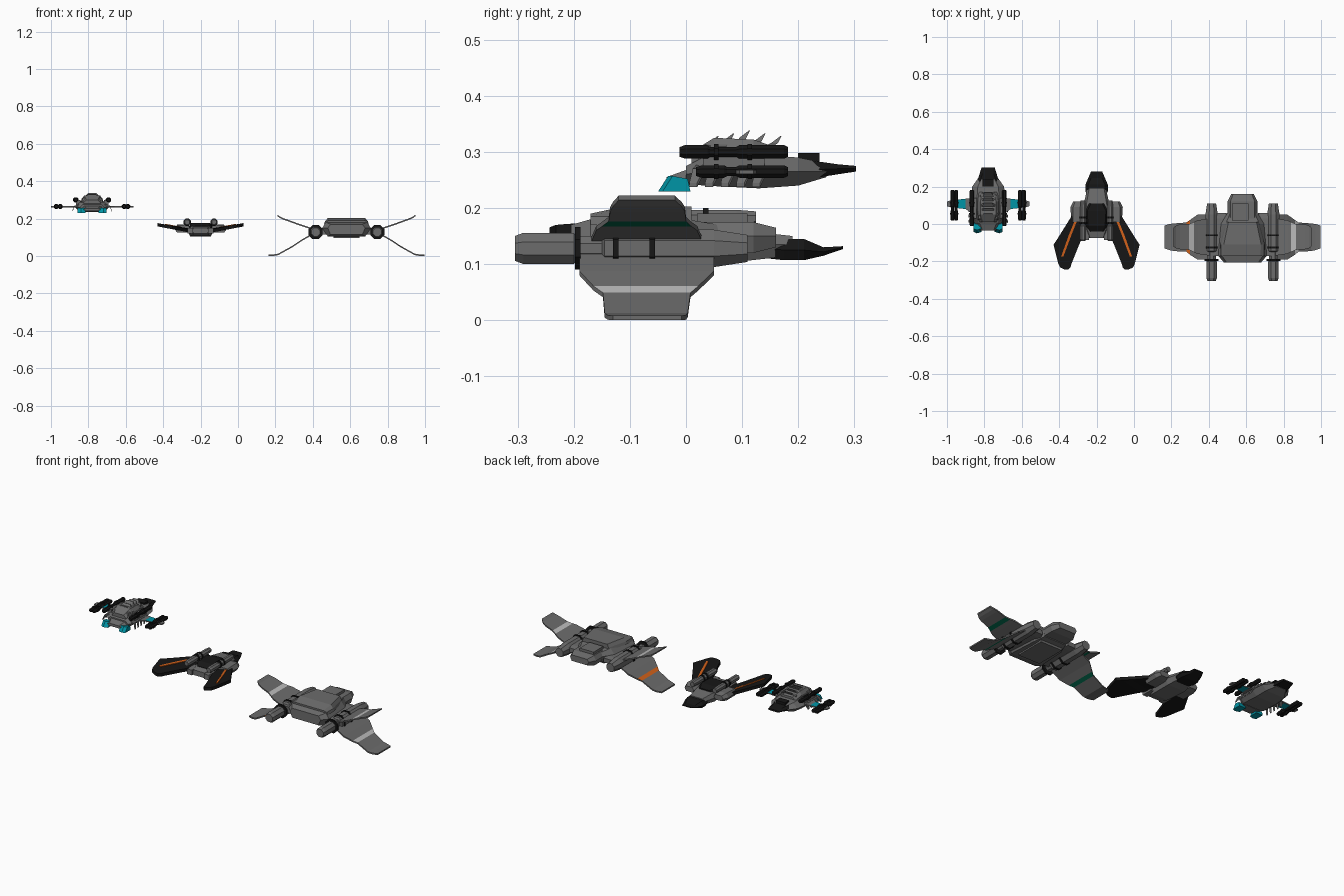
import bpy, bmesh, math
from mathutils import Vector


def material(name, r, g, b):
    m = bpy.data.materials.new(name)
    m.diffuse_color = (r, g, b, 1)
    return m


GREY = material("hull_grey", 0.15, 0.15, 0.15)
BLACK = material("black", 0.008, 0.008, 0.008)
PALE = material("pale_stripe", 0.5, 0.5, 0.5)
ORANGE = material("orange", 0.65, 0.12, 0.01)
GREEN = material("green", 0.0, 0.12, 0.06)
CYAN = material("cyan", 0.0, 0.3, 0.38)


def loft(name, rings, mat=GREY, stripes=None):
    """Skin equal rings; stripes maps (segment, side) to a material."""
    bm = bmesh.new()
    vs = [[bm.verts.new(p) for p in r] for r in rings]
    n = len(rings[0])
    mats = [mat] + list((stripes or {}).values())
    for i in range(len(vs) - 1):
        for k in range(n):
            j = (k + 1) % n
            f = bm.faces.new((vs[i][k], vs[i][j], vs[i + 1][j], vs[i + 1][k]))
            if stripes and (i, k) in stripes:
                f.material_index = mats.index(stripes[i, k])
    bm.faces.new(vs[0])
    bm.faces.new(vs[-1])
    bmesh.ops.recalc_face_normals(bm, faces=bm.faces)
    me = bpy.data.meshes.new(name)
    bm.to_mesh(me)
    bm.free()
    for m in mats:
        me.materials.append(m)
    ob = bpy.data.objects.new(name, me)
    bpy.context.collection.objects.link(ob)
    return ob


def hull(name, cx, secs, mat=GREY):
    """Six-sided body; section = y, bottom/mid/top half widths, bottom/mid/top z."""
    loft(name, [[(cx - b, y, z0), (cx + b, y, z0), (cx + m, y, zm), (cx + t, y, z1),
                 (cx - t, y, z1), (cx - m, y, zm)] for y, b, m, t, z0, zm, z1 in secs], mat)


def tube(name, x, z, secs, mat=GREY, n=8):
    a = [2 * math.pi * (k + 0.5) / n for k in range(n)]
    loft(name, [[(x + r * math.cos(q), y, z + r * math.sin(q)) for q in a] for y, r in secs], mat)


def blade(name, cx, s, secs, t, mat=GREY, stripes=None):
    """Thin bent wing from pairs of edge points, mirrored by s."""
    rings = []
    for a, b in secs:
        a, b = [Vector((cx + s * p[0], p[1], p[2])) for p in (a, b)]
        d = Vector((0, 0, t))
        rings.append([a, b, b - d, a - d])
    loft(name, rings, mat, stripes)


def box(name, x, y, z, w, mat=GREY):
    """Box from y range, z range, centre x and half width."""
    loft(name, [[(x - w, q, z[0]), (x + w, q, z[0]), (x + w, q, z[1]), (x - w, q, z[1])] for q in y], mat)


# ---------- Large ship with crossed wings ----------
C = 0.58
hull("large_hull", C, [(-0.205, .085, .10, .085, .115, .15, .17), (-0.17, .10, .13, .11, .105, .15, .18),
                       (0.0, .09, .115, .09, .105, .15, .18), (0.06, .07, .08, .065, .115, .15, .17)])
hull("large_top_deck", C, [(-0.17, .12, .115, .095, .17, .185, .19), (-0.11, .12, .115, .10, .17, .185, .203),
                           (0.01, .09, .085, .075, .17, .185, .203)])
hull("large_rear_block", C, [(0.0, .07, .08, .065, .12, .15, .175), (0.12, .07, .08, .065, .12, .15, .175),
                             (0.16, .05, .06, .05, .13, .15, .165)])
box("large_rear_hatch", C - .012, (0.02, 0.11), (.165, .19), .045)
box("large_belly_plate", C, (-0.15, 0.03), (.097, .12), .07)
for s, side in ((-1, "left"), (1, "right")):
    x = C + s * .165
    tube(side + "_large_engine", x, .128, [(-.305, .024), (-.29, .03), (-.20, .03), (-.195, .024), (-.15, .024),
                                           (-.145, .036), (.05, .036), (.11, .026)])
    for y, r in ((-.193, .041), (-.125, .041), (-.06, .041)):
        tube(side + "_large_engine_band", x, .128, [(y - .005, r), (y + .005, r)], BLACK)
    hull(side + "_large_wing_root", C + s * .125, [(-.17, .05, .05, .045, .115, .135, .15),
                                                   (.03, .05, .05, .045, .115, .135, .15),
                                                   (.06, .04, .04, .035, .12, .135, .145)])
    lower = [(.17, -.19, .05, .128), (.24, -.19, .05, .088), (.28, -.165, .022, .061), (.30, -.148, .008, .049),
             (.365, -.145, .003, .013), (.39, -.14, .0, .009), (.417, -.13, -.008, .008)]
    blade(side + "_lower_wing", C, s, [((d, a, z), (d, b, z)) for d, a, b, z in lower], .008, GREY,
          {(2, 0): ORANGE if s < 0 else PALE, (2, 2): GREEN})
    upper = [(.17, -.17, .03, .145), (.24, -.16, .02, .168), (.26, -.15, .01, .175), (.285, -.138, .0, .184),
             (.335, -.135, -.002, .202), (.355, -.13, -.008, .211), (.37, -.12, -.02, .222)]
    blade(side + "_upper_wing", C, s, [((d, a, z), (d, b, z)) for d, a, b, z in upper], .008, GREY,
          {(2, 0): PALE, (2, 2): GREEN})

# ---------- Middle ship with forward-swept black wings ----------
B = -0.2
hull("middle_hull", B, [(-.075, .035, .045, .035, .12, .135, .15), (-.03, .05, .06, .05, .11, .135, .16),
                        (.10, .055, .07, .055, .105, .135, .16), (.19, .04, .05, .04, .115, .135, .15)])
hull("middle_black_canopy", B, [(-.04, .04, .04, .03, .15, .155, .16), (-.01, .06, .055, .045, .15, .165, .177),
                                (.07, .06, .06, .05, .15, .165, .177), (.11, .04, .04, .03, .15, .16, .165)], BLACK)
hull("middle_tail", B, [(.13, .03, .04, .03, .112, .13, .145), (.175, .05, .06, .045, .107, .125, .145),
                        (.21, .05, .06, .045, .107, .125, .145), (.245, .03, .045, .03, .115, .122, .13),
                        (.28, .025, .03, .025, .127, .13, .132)], BLACK)
for s, side in ((-1, "left"), (1, "right")):
    def rise(d, lift=0):
        return .148 + max(0, d - .08) * .19 + lift
    outline = [(.065, .06, .11), (.04, .06, .135), (-.04, .065, .185), (-.08, .08, .21), (-.11, .093, .23),
               (-.21, .133, .205), (-.232, .14, .195), (-.243, .15, .172)]
    blade(side + "_swept_wing", B, s, [((a, y, rise(a)), (b, y, rise(b))) for y, a, b in outline], .018, BLACK)
    stripe = [(.04, .095, .108), (-.06, .135, .149), (-.175, .178, .19)]
    blade(side + "_wing_stripe", B, s, [((a, y, rise(a, .004)), (b, y, rise(b, .004))) for y, a, b in stripe],
          .006, ORANGE)
    x = B + s * .072
    tube(side + "_middle_engine", x, .181, [(-.09, .013), (-.08, .018), (-.01, .018), (-.005, .014), (.005, .014),
                                            (.01, .017), (.09, .017), (.125, .014)])
    for y in (.005, .035):
        tube(side + "_middle_engine_band", x, .181, [(y - .005, .021), (y + .005, .021)], BLACK)
    hull(side + "_middle_shoulder", B + s * .095, [(.01, .03, .04, .03, .125, .145, .165),
                                                   (.09, .03, .045, .03, .125, .145, .168),
                                                   (.12, .02, .03, .02, .13, .145, .16)])
    box(side + "_middle_intake", B + s * .055, (-.085, -.02), (.12, .15), .015)

# ---------- Small ship with ribbed back and twin nacelles ----------
A = -0.78
hull("small_hull", A, [(-.0, .05, .065, .05, .245, .26, .275), (.03, .065, .095, .06, .24, .265, .29),
                       (.13, .065, .095, .06, .235, .265, .295), (.20, .06, .085, .055, .24, .265, .29),
                       (.25, .03, .05, .03, .255, .265, .28)])
hull("small_dome", A, [(.01, .045, .045, .03, .27, .285, .30), (.05, .06, .055, .042, .27, .305, .325),
                       (.12, .06, .055, .042, .27, .305, .322), (.17, .05, .05, .03, .27, .29, .305)])
# Curved ribs leaning backwards along the spine
for i in range(5):
    y, w, h = .02 + i * .028, .05 - .004 * abs(i - 1), .338 - .005 * abs(i - 2)
    loft("spine_rib", [[(A - k * w, y + dy, z), (A + k * w, y + dy, z), (A + k * w, y + dy + t, z), (A - k * w, y + dy + t, z)]
                       for k, dy, z, t in ((1.25, 0, .28, .018), (1.1, .008, .31, .016), (.7, .02, h - .012, .012),
                                           (.45, .036, h, .002))])
    for s in (-1, 1):
        blade("side_rib", A, s, [((.06, y, .278), (.06, y + .018, .278)), ((.095, y - .008, .27), (.095, y + .012, .27)),
                                 ((.105, y - .014, .245), (.105, y, .245))], .008)
hull("small_tail", A, [(.19, .05, .065, .05, .252, .268, .285), (.22, .05, .06, .045, .252, .268, .285),
                       (.27, .035, .045, .03, .26, .27, .278), (.303, .03, .035, .03, .265, .27, .275)], BLACK)
box("small_tail_fin_block", A, (.20, .238), (.27, .298), .03, BLACK)
hull("small_nose", A, [(-.035, .03, .045, .03, .24, .248, .255), (.02, .05, .065, .05, .24, .255, .275)])
for s, side in ((-1, "left"), (1, "right")):
    # Cyan-tipped front prongs
    loft(side + "_nose_prong", [[(A + s * a, y, z) for y, z in ((b, .229), (.008, .229), (.003, .252), (b + .018, .257))]
                                for a, b in ((.035, -.042), (.06, -.05), (.078, -.042))], CYAN)
    # Flat pylon with a cyan section
    pylon = [(.08, .05, .14), (.12, .08, .135), (.165, .085, .13), (.205, .09, .125), (.22, .095, .12)]
    blade(side + "_pylon", A, s, [((d, a, .268), (d, b, .268)) for d, a, b in pylon], .007, GREY,
          {(1, 0): CYAN, (1, 2): CYAN})
    for label, d, z, y0, r in (("inner", .087, .30, -.012, .013), ("outer_a", .171, .265, .018, .012),
                               ("outer_b", .191, .265, .018, .012)):
        tube(side + "_nacelle_" + label, A + s * d, z, [(y0, r * .7), (y0 + .01, r), (y0 + .05, r), (y0 + .055, r * .75),
                                                       (.09, r * .75), (.095, r), (.175, r), (.182, r * .7)], BLACK)
        for y in (.05, .11):
            tube(side + "_nacelle_band", A + s * d, z, [(y, r * 1.2), (y + .008, r * 1.2)], BLACK)
    box(side + "_inner_mount", A + s * .075, (.03, .14), (.27, .30), .012)
